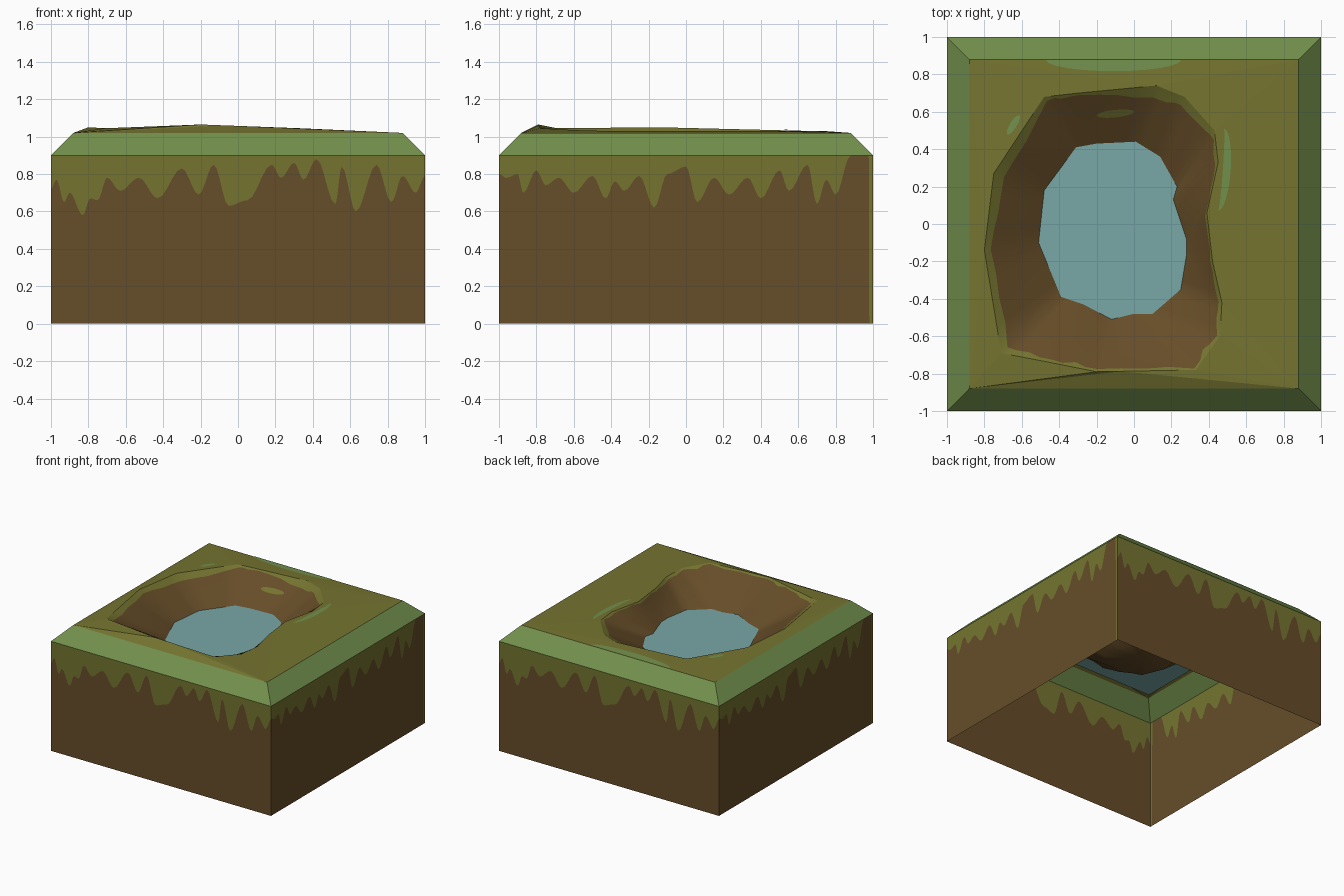
import bpy, bmesh, math, random
from mathutils import Vector
from mathutils.bvhtree import BVHTree

if "Cube" in bpy.data.objects:
    bpy.data.objects.remove(bpy.data.objects["Cube"])

random.seed(4)


def material(name, r, g, b):
    m = bpy.data.materials.new(name)
    lin = [((c / 255 + 0.055) / 1.055) ** 2.4 for c in (r, g, b)]
    m.diffuse_color = (*lin, 1)
    m.use_nodes = True
    m.node_tree.nodes["Principled BSDF"].inputs["Base Color"].default_value = m.diffuse_color
    return m


SOIL = material("soil brown", 102, 77, 40)
GRASS = material("olive grass", 117, 116, 48)
EDGE = material("light grass", 114, 143, 76)
WATER = material("pond blue", 121, 168, 166)


def build(name, verts, faces, mats, index=None, smooth=False):
    me = bpy.data.meshes.new(name)
    me.from_pydata([tuple(v) for v in verts], [], faces)
    for m in mats:
        me.materials.append(m)
    for i, p in enumerate(me.polygons):
        p.material_index = index[i] if index else 0
        p.use_smooth = smooth
    ob = bpy.data.objects.new(name, me)
    bpy.context.collection.objects.link(ob)
    return ob


# Side walls: soil below a dripping grass line (position, height)
FRONT = [(-1, .72), (-.97, .77), (-.93, .65), (-.9, .7), (-.83, .58), (-.79, .67), (-.75, .66),
         (-.7, .78), (-.63, .71), (-.53, .78), (-.43, .67), (-.3, .83), (-.21, .69), (-.13, .85),
         (-.05, .63), (.05, .66), (.18, .85), (.23, .78), (.3, .86), (.35, .77), (.42, .88),
         (.52, .64), (.555, .84), (.63, .6), (.74, .85), (.82, .65), (.88, .79), (.95, .7), (1, .79)]
RIGHT = [(-1, .8), (-.96, .78), (-.9, .8), (-.87, .7), (-.8, .82), (-.75, .74), (-.68, .78),
         (-.6, .7), (-.5, .79), (-.43, .67), (-.38, .76), (-.33, .71), (-.25, .79), (-.17, .62),
         (-.1, .8), (0, .84), (.06, .65), (.15, .78), (.23, .69), (.33, .78), (.4, .67),
         (.5, .82), (.55, .71), (.65, .85), (.7, .64), (.75, .77), (.8, .69), (.88, .898),
         (.977, .898), (.98, .003), (1, .003)]


def wall(name, drips, turn):
    line = []
    for (x0, z0), (x1, z1) in zip(drips, drips[1:]):
        for k in range(5):
            t = k / 5
            s = (1 - math.cos(math.pi * t)) / 2
            line.append((x0 + (x1 - x0) * t, z0 + (z1 - z0) * s))
    line.append(drips[-1])
    c, s = round(math.cos(turn)), round(math.sin(turn))
    verts, faces, idx = [], [], []
    for x, z in line:
        for h in (0, z, 0.9):
            verts.append((c * x + s, s * x - c, h))
    for i in range(len(line) - 1):
        a, b = 3 * i, 3 * i + 3
        faces += [(a, b, b + 1, a + 1), (a + 1, b + 1, b + 2, a + 2)]
        idx += [0, 1]
    build(name, verts, faces, [SOIL, GRASS], idx)


for n, (name, drips) in enumerate([("front_wall", FRONT), ("right_wall", RIGHT),
                                   ("back_wall", FRONT), ("left_wall", RIGHT)]):
    wall(name, drips, n * math.pi / 2)

# Sloped grass edge around the top
SQ = [(-1, -1), (1, -1), (1, 1), (-1, 1)]
build("grass_edge", [(x, y, .9) for x, y in SQ] + [(x * .88, y * .88, 1.02) for x, y in SQ],
      [(i, (i + 1) % 4, (i + 1) % 4 + 4, i + 4) for i in range(4)], [EDGE])

# Crater: rim point (x, y, z), waterline point (x, y), width of the grass lip
RIM = [(-.8, -.14, 1.05, -.51, -.1, .1), (-.75, .27, 1.04, -.48, .18, .2),
       (-.48, .68, 1.03, -.31, .41, .03), (-.3, .7, 1.03, -.2, .43, .03),
       (.12, .74, 1.03, .01, .44, .15), (.27, .68, 1.03, .14, .36, .12),
       (.43, .5, 1.03, .23, .2, .03), (.45, .33, 1.03, .21, .13, .03),
       (.39, .06, 1.03, .28, -.08, .03), (.42, -.2, 1.03, .28, -.17, .03),
       (.47, -.42, 1.03, .25, -.35, .05), (.46, -.6, 1.035, .1, -.48, .03),
       (.33, -.78, 1.045, 0, -.48, .02), (-.2, -.79, 1.065, -.12, -.51, .02),
       (-.45, -.74, 1.055, -.27, -.43, .02), (-.71, -.69, 1.045, -.39, -.39, .08)]
WZ, SUB = 0.84, 4
mid = Vector((-.12, -.03, .7))
rows = []
for i, p in enumerate(RIM):
    q = RIM[(i + 1) % len(RIM)]
    for k in range(SUB):
        v = [a + (b - a) * k / SUB for a, b in zip(p, q)]
        rim, wet = Vector(v[:3]), Vector((v[3], v[4], WZ))
        lip = rim.lerp(wet, v[5] + random.uniform(0, .07))
        floor = mid + (wet - mid) * .6
        floor.z = .72
        rows.append((rim, lip, wet, floor))
N = len(rows)
bowl_v = [v for r in rows for v in r] + [mid]
bowl_f, bowl_i = [], []
for i in range(N):
    a, b = 4 * i, 4 * ((i + 1) % N)
    for k in range(3):
        bowl_f.append((a + k, a + k + 1, b + k + 1, b + k))
        bowl_i.append(1 if k == 0 else 0)
    bowl_f.append((a + 3, 4 * N, b + 3))
    bowl_i.append(0)
build("crater_bowl", bowl_v, bowl_f, [SOIL, GRASS], bowl_i, smooth=True)

# Grass top: fill between the square edge and the crater rim
bm = bmesh.new()
for loop in ([Vector((x * .88, y * .88, 1.02)) for x, y in SQ], [r[0] for r in rows]):
    vs = [bm.verts.new(v) for v in loop]
    for i in range(len(vs)):
        bm.edges.new((vs[i], vs[(i + 1) % len(vs)]))
bmesh.ops.triangle_fill(bm, edges=bm.edges[:], use_beauty=True, normal=(0, 0, 1))
bm.normal_update()
for f in bm.faces:
    if f.normal.z < 0:
        f.normal_flip()
bm.verts.index_update()
top_v = [v.co.copy() for v in bm.verts]
top_f = [tuple(v.index for v in f.verts) for f in bm.faces]
bm.free()
build("grass_top", top_v, top_f, [GRASS])

# Pond surface, running a little under the banks
build("pond_water", [(-.65, -.6, WZ), (.42, -.6, WZ), (.42, .56, WZ), (-.65, .56, WZ)],
      [(0, 1, 2, 3)], [WATER])

# Painted patches: thin strips laid on the ground below them
ground = BVHTree.FromPolygons(top_v, top_f)
bowl = BVHTree.FromPolygons(bowl_v, bowl_f)


def patch(name, side_a, side_b, tree, mat):
    verts, faces = [], []
    for a, b in zip(side_a, side_b):
        for k in range(4):
            x, y = (a[j] + (b[j] - a[j]) * k / 3 for j in (0, 1))
            hit = tree.ray_cast(Vector((x, y, 3)), Vector((0, 0, -1)))[0]
            verts.append((x, y, (hit.z if hit else 1.025) + .004))
    for i in range(len(side_a) - 1):
        for k in range(3):
            a, b = 4 * i + k, 4 * i + 4 + k
            faces.append((a, a + 1, b + 1, b))
    build(name, verts, faces, [mat])


def arc(cx, cy, rx, ry, sign, tilt=0):
    pts = []
    for i in range(13):
        t = math.pi * (.02 + .96 * i / 12)
        u, v = -rx * math.cos(t), sign * ry * math.sin(t)
        pts.append((cx + u * math.cos(tilt) - v * math.sin(tilt),
                    cy + u * math.sin(tilt) + v * math.cos(tilt)))
    return pts


patch("back_light_patch", arc(-.11, .877, .36, .06, -1), arc(-.11, .877, .36, 0, 1), ground, EDGE)
patch("right_light_patch", arc(.465, .29, .22, .052, -1, math.radians(86)),
      arc(.465, .29, .22, .01, -1, math.radians(86)), ground, EDGE)
patch("left_light_patch", arc(-.645, .53, .06, .018, -1, math.radians(58)),
      arc(-.645, .53, .06, .018, 1, math.radians(58)), ground, EDGE)
patch("bank_grass_patch", arc(-.1, .59, .1, .02, -1, .1), arc(-.1, .59, .1, .02, 1, .1), bowl, GRASS)
